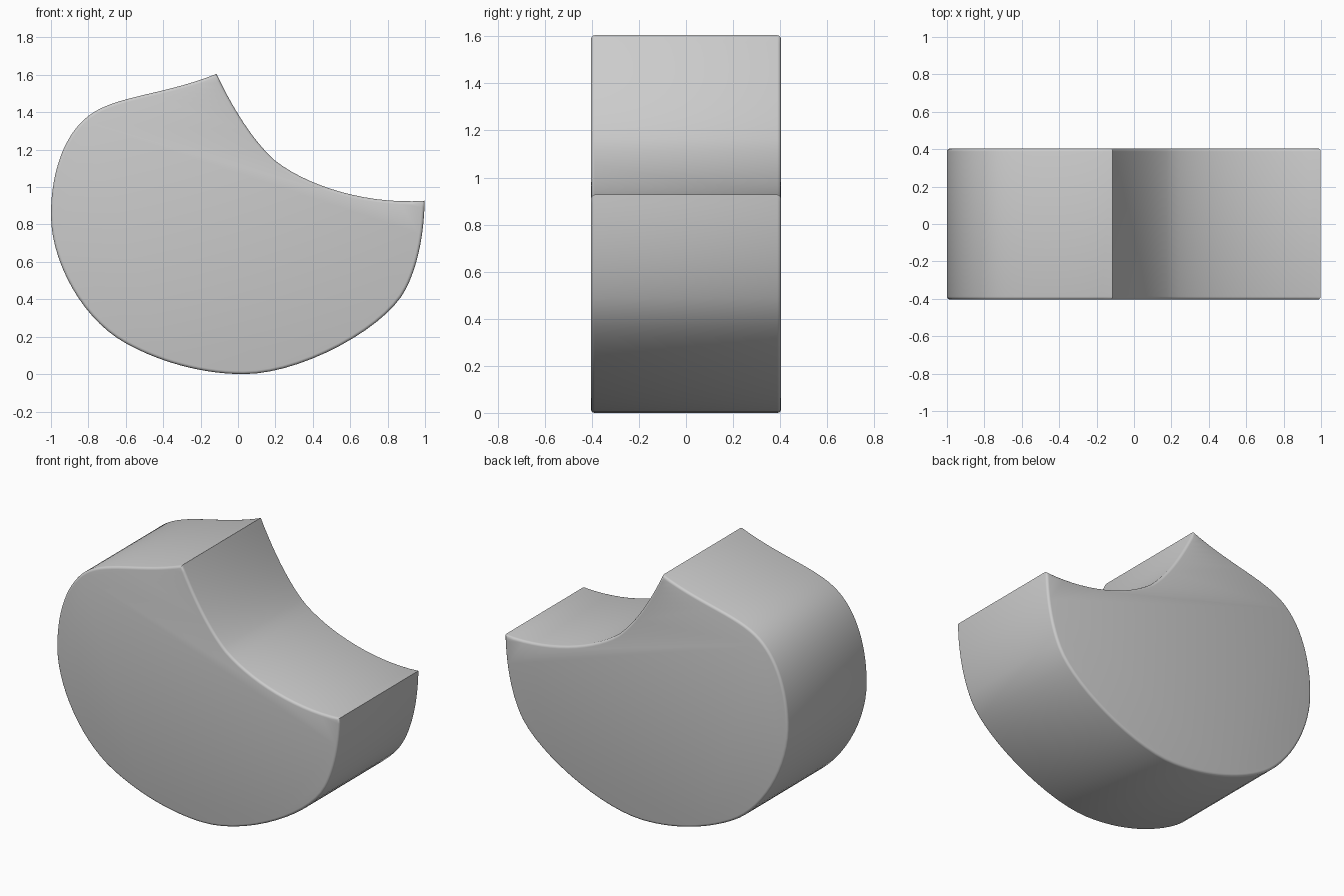
import bpy, bmesh
from mathutils import Vector
from mathutils.geometry import interpolate_bezier

if "Cube" in bpy.data.objects:
    bpy.data.objects.remove(bpy.data.objects["Cube"])

HALF = 0.404
STEPS = 14

# Side profile (x, z): knot, outgoing handle, incoming handle of the next knot
profile = [
    ((-0.115, 1.605), (-0.03, 1.425), (0.08, 1.245)),   # tip, into scoop
    ((0.2, 1.14), (0.38, 1.0), (0.7, 0.905)),           # scoop
    ((0.998, 0.927), (0.995, 0.76), (0.965, 0.59)),     # right corner
    ((0.9, 0.46), (0.80, 0.25), (0.34, 0.0)),           # right belly
    ((0.03, 0.0), (-0.2, 0.0), (-0.43, 0.07)),          # bottom
    ((-0.6, 0.165), (-0.83, 0.29), (-1.0, 0.60)),       # left belly
    ((-1.0, 0.85), (-1.0, 1.08), (-0.93, 1.28)),        # left side
    ((-0.8, 1.38), (-0.66, 1.49), (-0.4, 1.49)),        # upper shoulder
]
outline = []
for i, (k, h1, h2) in enumerate(profile):
    end = profile[(i + 1) % len(profile)][0]
    pts = interpolate_bezier(*[Vector(p).to_3d() for p in (k, h1, h2, end)], STEPS + 1)
    outline += [(p.x, p.y) for p in pts[:-1]]

# Extrude the profile through the depth
bm = bmesh.new()
front = bm.faces.new([bm.verts.new((x, -HALF, z)) for x, z in outline])
ext = bmesh.ops.extrude_face_region(bm, geom=[front], use_keep_orig=True)
bmesh.ops.translate(bm, vec=(0, 2 * HALF, 0),
                    verts=[g for g in ext["geom"] if isinstance(g, bmesh.types.BMVert)])
bmesh.ops.recalc_face_normals(bm, faces=bm.faces[:])

# Round the front and back rims only
rim = [e for e in bm.edges if abs(e.verts[0].co.y - e.verts[1].co.y) < 1e-5]
bmesh.ops.bevel(bm, geom=rim, offset=0.016, segments=3, profile=0.5,
                affect='EDGES', clamp_overlap=True)

mesh = bpy.data.meshes.new("scooped_block")
bm.to_mesh(mesh)
bm.free()
block = bpy.data.objects.new("scooped_block", mesh)
bpy.context.collection.objects.link(block)
bpy.context.view_layer.objects.active = block
block.select_set(True)
bpy.ops.object.shade_smooth_by_angle(angle=0.6)
